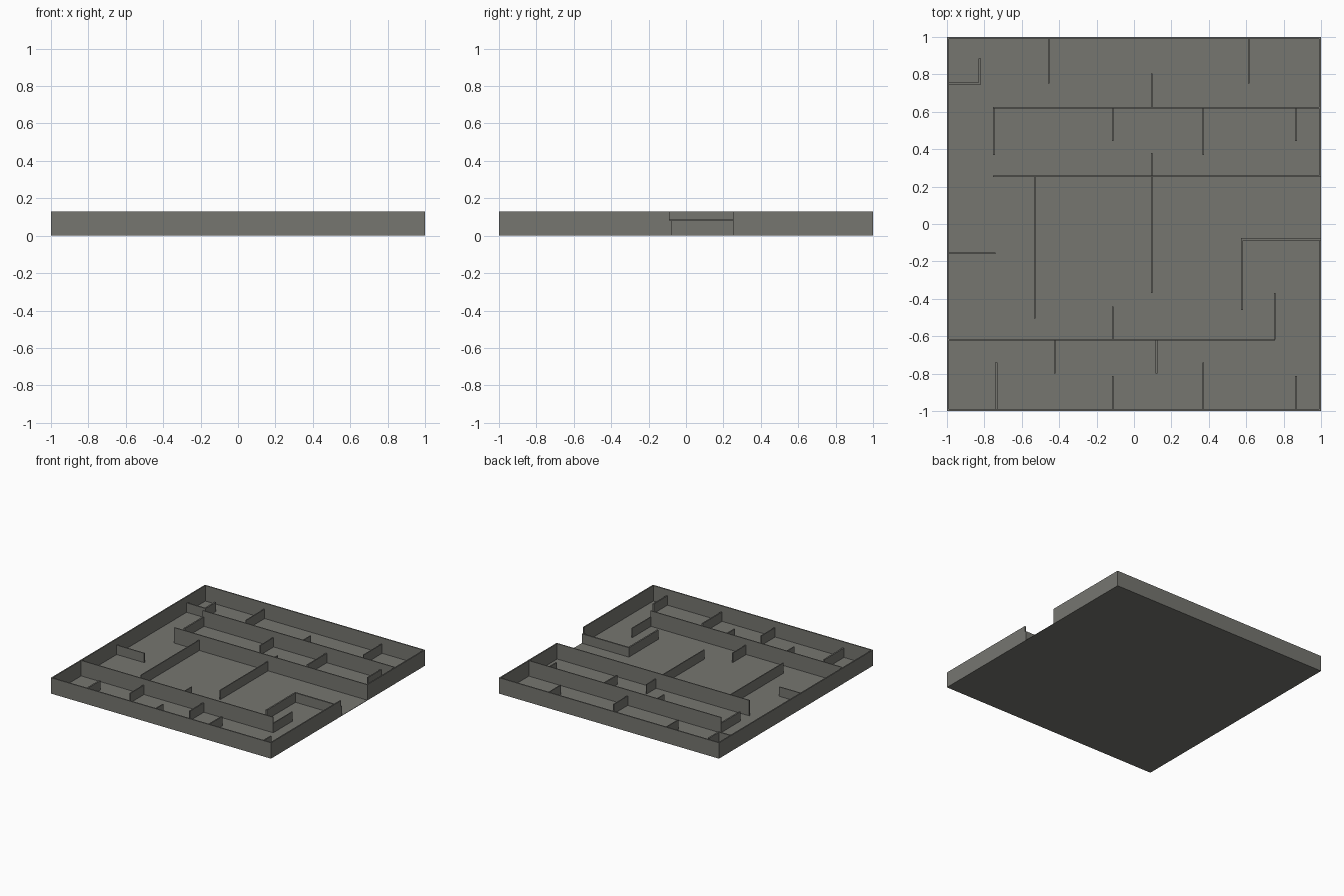
import bpy
import bmesh

if "Cube" in bpy.data.objects:
    bpy.data.objects.remove(bpy.data.objects["Cube"])

# One flat stone grey for the whole model
stone = bpy.data.materials.new("dark_stone_grey")
stone.diffuse_color = (0.18, 0.18, 0.163, 1.0)
stone.use_nodes = True
stone.node_tree.nodes["Principled BSDF"].inputs["Base Color"].default_value = stone.diffuse_color

TALL, LOW = 0.13, 0.08
FLOOR = 0.003


def box(name, x0, x1, y0, y1, z0, z1):
    bm = bmesh.new()
    bmesh.ops.create_cube(bm, size=1)
    for v in bm.verts:
        v.co.x = x1 if v.co.x > 0 else x0
        v.co.y = y1 if v.co.y > 0 else y0
        v.co.z = z1 if v.co.z > 0 else z0
    me = bpy.data.meshes.new(name)
    bm.to_mesh(me)
    bm.free()
    me.materials.append(stone)
    ob = bpy.data.objects.new(name, me)
    bpy.context.collection.objects.link(ob)
    return ob


def wall_x(name, y, x0, x1, h, t=0.008):
    """Wall running along x."""
    box(name, x0, x1, y - t / 2, y + t / 2, 0.001, h)


def wall_y(name, x, y0, y1, h=LOW, t=0.008):
    """Wall running along y."""
    box(name, x - t / 2, x + t / 2, y0, y1, 0.001, h)


# Floor slab
box("floor", -1, 1, -1, 1, 0, FLOOR)

# Outer walls, with the doorway on the right side
T = 0.01
box("front_wall", -1, 1, -1, -1 + T, 0, TALL)
box("back_wall", -1, 1, 1 - T, 1, 0, TALL)
box("left_wall", -1, -1 + T, -1 + T, 1 - T, 0, TALL)
box("right_wall_front", 1 - T, 1, -1 + T, -0.088, 0, TALL)
box("right_wall_back", 1 - T, 1, 0.25, 1 - T, 0, TALL)

# Long full-height corridor walls
wall_x("back_corridor_wall", 0.622, -0.755, 0.995, TALL)
wall_x("middle_corridor_wall", 0.254, -0.755, 0.995, TALL)
wall_x("front_corridor_wall", -0.618, -0.995, 0.754, TALL)

# Low walls along x
wall_x("corner_nook_wall", 0.752, -0.995, -0.819, LOW, 0.01)
wall_x("left_stub_wall", -0.157, -0.995, -0.74, LOW)
wall_x("doorway_side_wall", -0.081, 0.572, 0.999, LOW, 0.012)

# Low partitions along y: x, start y, end y, thickness
partitions = [
    (-0.825, 0.752, 0.885, 0.012),
    (-0.455, 0.75, 0.995, 0.008),
    (0.613, 0.75, 0.995, 0.008),
    (0.095, 0.622, 0.805, 0.008),
    (-0.748, 0.37, 0.622, 0.012),
    (-0.113, 0.445, 0.622, 0.008),
    (0.37, 0.37, 0.622, 0.01),
    (0.867, 0.445, 0.622, 0.01),
    (0.578, -0.46, -0.081, 0.012),
    (0.752, -0.618, -0.37, 0.008),
    (-0.113, -0.618, -0.44, 0.008),
    (-0.423, -0.8, -0.618, 0.008),
    (0.12, -0.8, -0.618, 0.01),
    (-0.737, -0.995, -0.74, 0.012),
    (-0.113, -0.995, -0.813, 0.008),
    (0.37, -0.995, -0.74, 0.01),
    (0.867, -0.995, -0.813, 0.01),
]
for i, (x, y0, y1, t) in enumerate(partitions, 1):
    wall_y(f"partition_{i:02d}", x, y0, y1, LOW, t)

# Two long dividers in the main hall
wall_y("hall_divider_left", -0.53, -0.505, 0.254, 0.088)
wall_y("hall_divider_centre", 0.095, -0.37, 0.38, LOW)
